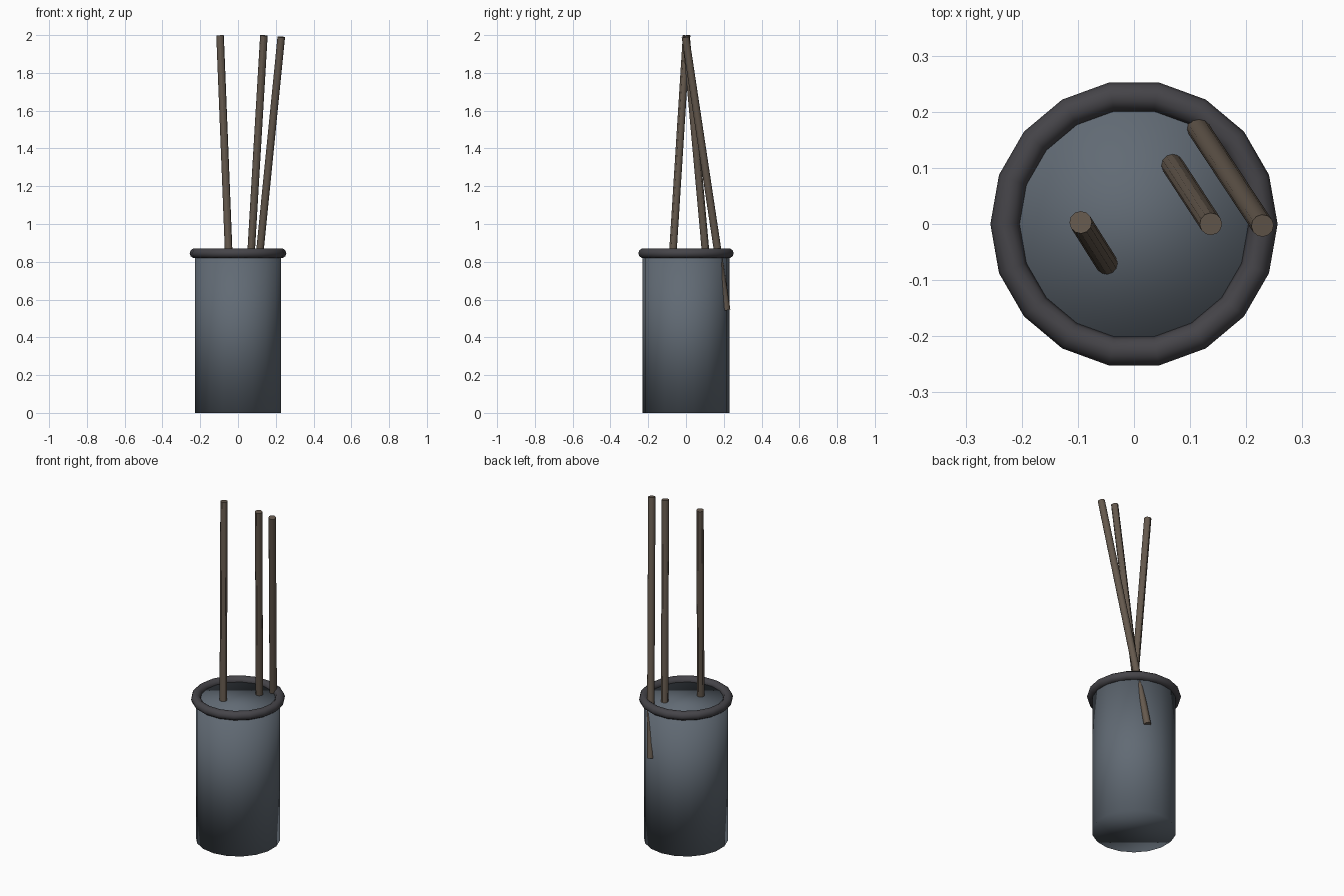
import bpy
from mathutils import Vector

if "Cube" in bpy.data.objects:
    bpy.data.objects.remove(bpy.data.objects["Cube"])


def paint(name, rgb):
    m = bpy.data.materials.new(name)
    m.diffuse_color = (*rgb, 1)
    m.use_nodes = True
    m.node_tree.nodes["Principled BSDF"].inputs["Base Color"].default_value = m.diffuse_color
    return m


def finish(name, mat):
    ob = bpy.context.object
    ob.name = name
    ob.data.materials.append(mat)
    bpy.ops.object.shade_smooth()
    return ob


steel = paint("blue_grey", (0.12, 0.145, 0.175))
dark = paint("dark_grey", (0.06, 0.058, 0.066))
wood = paint("brown", (0.13, 0.10, 0.075))

H = 0.845  # height of the closed top and of the rim centre

# holder body
bpy.ops.mesh.primitive_cylinder_add(vertices=18, radius=0.23, depth=H, location=(0, 0, H / 2))
finish("holder_body", steel)

# rolled rim
bpy.ops.mesh.primitive_torus_add(major_segments=18, minor_segments=10,
                                 major_radius=0.23, minor_radius=0.026, location=(0, 0, H))
finish("holder_rim", dark)


# leaning rods, given by bottom and top centres
def rod(name, a, b):
    a, b = Vector(a), Vector(b)
    d = b - a
    bpy.ops.mesh.primitive_cylinder_add(vertices=12, radius=0.02, depth=d.length,
                                        location=(a + b) / 2,
                                        rotation=d.to_track_quat('Z', 'Y').to_euler())
    finish(name, wood)
    bpy.ops.object.shade_smooth_by_angle()


rods = [((-0.037, -0.089, 0.54), (-0.095, 0.003, 1.998)),
        ((0.051, 0.132, 0.54), (0.137, 0.0, 1.998)),
        ((0.085, 0.215, 0.545), (0.229, -0.003, 1.99))]
for i, (a, b) in enumerate(rods):
    rod(f"rod_{i + 1}", a, b)
